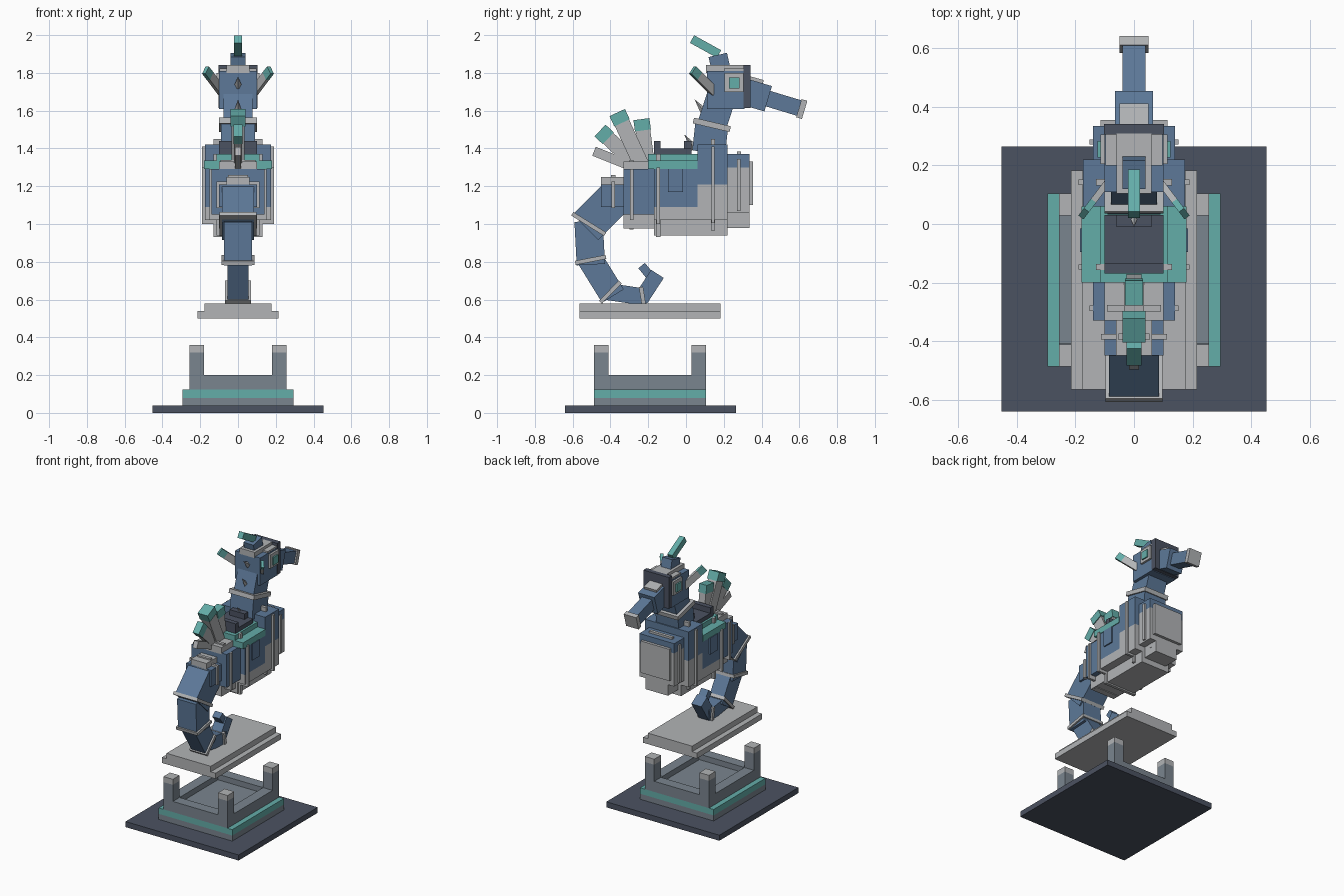
import bpy
from mathutils import Vector, Matrix

cube = bpy.data.objects.get("Cube")
if cube:
    bpy.data.objects.remove(cube, do_unlink=True)


def material(name, rgb):
    lin = [((c / 255 + 0.055) / 1.055) ** 2.4 for c in rgb] + [1]
    m = bpy.data.materials.new(name)
    m.use_nodes = True
    m.diffuse_color = lin
    m.node_tree.nodes["Principled BSDF"].inputs["Base Color"].default_value = lin
    return m


BLUE = material("steel blue", (93, 121, 153))
LIGHT = material("light grey", (178, 180, 182))
TEAL = material("teal", (100, 173, 169))
SLATE = material("dark slate", (75, 82, 97))
GREY = material("stone grey", (122, 133, 143))


def solid(name, mat, size, matrix):
    bpy.ops.mesh.primitive_cube_add(size=1)
    ob = bpy.context.object
    ob.name = name
    ob.data.transform(matrix @ Matrix.Diagonal((*size, 1)))
    ob.data.materials.append(mat)
    return ob


def box(name, mat, hx, y0, y1, z0, z1, x=0):
    """Upright box of half width hx around x."""
    mid = Vector((x, (y0 + y1) / 2, (z0 + z1) / 2))
    return solid(name, mat, (2 * hx, y1 - y0, z1 - z0), Matrix.Translation(mid))


def beam(name, mat, p, q, thick, hx):
    """Tilted box from p to q, both given as (y, z)."""
    a, b = Vector((0, *p)), Vector((0, *q))
    d = b - a
    up = d.normalized()
    side = Vector((1, 0, 0))
    rot = Matrix((side, up.cross(side), up)).transposed().to_4x4()
    return solid(name, mat, (2 * hx, thick, d.length), Matrix.Translation((a + b) / 2) @ rot)


def ring(name, hx, y, z0, z1, step):
    """Raised band with a stepped outline."""
    box(name + "_wide", LIGHT, hx, y - 0.009, y + 0.009, z0 + step, z1 - step)
    box(name + "_tall", LIGHT, hx - 0.06, y - 0.011, y + 0.011, z0, z1)


def spike(name, base, tip):
    a, b = Vector((0, *base)), Vector((0, *tip))
    bpy.ops.mesh.primitive_cone_add(vertices=4, radius1=0.022, depth=(b - a).length)
    ob = bpy.context.object
    ob.name = name
    rot = (b - a).to_track_quat('Z', 'Y').to_matrix().to_4x4()
    ob.data.transform(Matrix.Translation((a + b) / 2) @ rot)
    ob.data.materials.append(LIGHT)


# Pedestal
box("floor_plate", SLATE, 0.453, -0.64, 0.265, 0, 0.04)
box("plinth_foot", GREY, 0.295, -0.487, 0.105, 0.04, 0.08)
box("plinth_stripe", TEAL, 0.295, -0.487, 0.105, 0.08, 0.123)
box("plinth_block", GREY, 0.257, -0.487, 0.105, 0.123, 0.16)
for s, end in ((-1, "right"), (1, "left")):
    box("side_rim_" + end, GREY, 0.038, -0.41, 0.03, 0.16, 0.2, s * 0.219)
    for y, where in ((-0.487, "front"), (0.029, "back")):
        box(f"{where}_post_{end}", GREY, 0.038, y, y + 0.076, 0.16, 0.32, s * 0.219)
        box(f"{where}_post_cap_{end}", LIGHT, 0.038, y, y + 0.076, 0.32, 0.36, s * 0.219)
for y, where in ((-0.487, "front"), (0.029, "back")):
    box(where + "_rim", GREY, 0.181, y, y + 0.076, 0.16, 0.2)

# Floating slab
box("slab_lower", LIGHT, 0.215, -0.565, 0.183, 0.5, 0.54)
box("slab_upper", LIGHT, 0.177, -0.565, 0.183, 0.54, 0.58)

# Rump
box("rump", BLUE, 0.14, -0.33, -0.17, 1.05, 1.29)
box("rump_top", LIGHT, 0.1, -0.33, -0.17, 1.28, 1.33)
box("rump_belly", LIGHT, 0.1, -0.33, -0.17, 0.975, 1.05)
ring("rump_ring", 0.152, -0.288, 0.97, 1.34, 0.05)
box("tail_root", BLUE, 0.1, -0.45, -0.32, 1.09, 1.21)
box("tail_root_core", LIGHT, 0.062, -0.45, -0.32, 1.06, 1.25)
ring("tail_root_ring", 0.113, -0.385, 1.05, 1.26, 0.035)

# Barrel
box("barrel", BLUE, 0.175, -0.17, 0.06, 1.09, 1.29)
box("barrel_lower", LIGHT, 0.175, -0.17, 0.06, 1.02, 1.09)
box("barrel_belly", LIGHT, 0.115, -0.17, 0.22, 0.94, 1.02)
ring("barrel_ring", 0.19, -0.147, 0.93, 1.37, 0.07)

# Chest
box("chest_upper", BLUE, 0.175, 0.06, 0.22, 1.21, 1.42)
box("chest_lower", LIGHT, 0.175, 0.06, 0.22, 1.02, 1.21)
ring("chest_ring", 0.19, 0.143, 0.965, 1.45, 0.04)
box("breast", LIGHT, 0.14, 0.22, 0.335, 1.06, 1.3)
box("breast_top", BLUE, 0.14, 0.22, 0.335, 1.3, 1.37)
box("breast_plate", LIGHT, 0.115, 0.22, 0.355, 1.1, 1.33)
box("breast_belly", LIGHT, 0.09, 0.22, 0.335, 0.98, 1.06)
ring("breast_ring", 0.152, 0.28, 1.03, 1.385, 0.04)

# Saddle
box("blanket", TEAL, 0.18, -0.2, 0.06, 1.29, 1.335)
box("blanket_top", TEAL, 0.115, -0.2, 0.06, 1.335, 1.37)
box("saddle_seat", SLATE, 0.1, -0.17, 0.03, 1.37, 1.4)
box("saddle_back", SLATE, 0.1, -0.17, -0.135, 1.4, 1.44)
box("saddle_pommel", SLATE, 0.06, -0.01, 0.03, 1.4, 1.44)
for s, end in ((-1, "right"), (1, "left")):
    box("saddle_flap_" + end, BLUE, 0.006, -0.095, -0.015, 1.17, 1.29, s * 0.178)

# Curled tail: joints, thickness and half width of each link
joints = [(-0.385, 1.13), (-0.515, 1.0), (-0.505, 0.81), (-0.4, 0.64), (-0.23, 0.615), (-0.165, 0.715)]
links = [(0.19, 0.085), (0.15, 0.075), (0.135, 0.056), (0.09, 0.047), (0.08, 0.04)]
for i, (thick, hx) in enumerate(links):
    a, b = Vector(joints[i]), Vector(joints[i + 1])
    d = (b - a).normalized()
    beam(f"tail_link_{i + 1}", BLUE, a - d * 0.015, b + d * 0.025, thick, hx)
    if i < 4:
        n = (Vector(joints[i + 2]) - b).normalized()
        n = (d + n * 0.4).normalized()
        beam(f"tail_ring_{i + 1}", LIGHT, b - n * 0.011, b + n * 0.011, thick + 0.015, hx + 0.012)
beam("tail_tip", BLUE, (-0.17, 0.7), (-0.235, 0.78), 0.045, 0.03)

# Back fin
blades = [((-0.205, 1.32), (-0.236, 1.555), 0.085, 0.03, 0.06),
          ((-0.235, 1.31), (-0.364, 1.59), 0.09, 0.04, 0.06),
          ((-0.25, 1.3), (-0.455, 1.495), 0.085, 0.025, 0.06),
          ((-0.25, 1.29), (-0.487, 1.385), 0.055, 0.02, 0)]
for i, (p, q, thick, hx, tip) in enumerate(blades):
    a, b = Vector(p), Vector(q)
    m = b - (b - a).normalized() * tip
    beam(f"fin_blade_{i + 1}", LIGHT, a, m, thick * 0.92, hx * 0.85)
    if tip:
        beam(f"fin_tip_{i + 1}", TEAL, m, b, thick, hx)

# Neck
beam("neck_lower", BLUE, (0.12, 1.38), (0.137, 1.53), 0.175, 0.09)
beam("neck_ring", LIGHT, (0.133, 1.51), (0.14, 1.54), 0.2, 0.1)
beam("neck_upper", BLUE, (0.14, 1.53), (0.195, 1.7), 0.155, 0.078)
spike("neck_spike_low", (0.045, 1.4), (-0.01, 1.475))
spike("neck_spike_high", (0.1, 1.59), (0.045, 1.66))
spike("head_spike", (0.12, 1.73), (0.06, 1.78))

# Head
box("head", BLUE, 0.1, 0.11, 0.31, 1.61, 1.81)
box("head_cap", LIGHT, 0.06, 0.105, 0.31, 1.8, 1.842)
box("head_edge_bar", LIGHT, 0.098, 0.2, 0.31, 1.8, 1.822)
box("face_plate", SLATE, 0.102, 0.305, 0.342, 1.615, 1.842)
for s, end in ((-1, "right"), (1, "left")):
    box("eye_frame_" + end, LIGHT, 0.01, 0.205, 0.305, 1.7, 1.8, s * 0.105)
    box("eye_" + end, TEAL, 0.012, 0.228, 0.283, 1.718, 1.775, s * 0.113)
    # Ear with coloured tip
    a, b = Vector((s * 0.085, 0.15, 1.7)), Vector((s * 0.172, 0.035, 1.815))
    m = a.lerp(b, 0.72)
    rot = (b - a).to_track_quat('Z', 'X').to_matrix().to_4x4()
    for name, mat, p, q in (("ear_", LIGHT, a, m), ("ear_tip_", TEAL, m, b)):
        solid(name + end, mat, (0.05, 0.022, (q - p).length), Matrix.Translation((p + q) / 2) @ rot)

# Snout
beam("snout_base", BLUE, (0.31, 1.7), (0.435, 1.663), 0.14, 0.065)
beam("snout_bridge", LIGHT, (0.335, 1.765), (0.407, 1.745), 0.035, 0.05)
beam("snout", BLUE, (0.42, 1.668), (0.605, 1.612), 0.085, 0.04)
beam("snout_cap", LIGHT, (0.598, 1.613), (0.628, 1.604), 0.1, 0.05)

# Crest
beam("crest_base", BLUE, (0.185, 1.82), (0.168, 1.895), 0.1, 0.04)
beam("crest_horn", TEAL, (0.175, 1.9), (0.032, 1.979), 0.046, 0.02)
